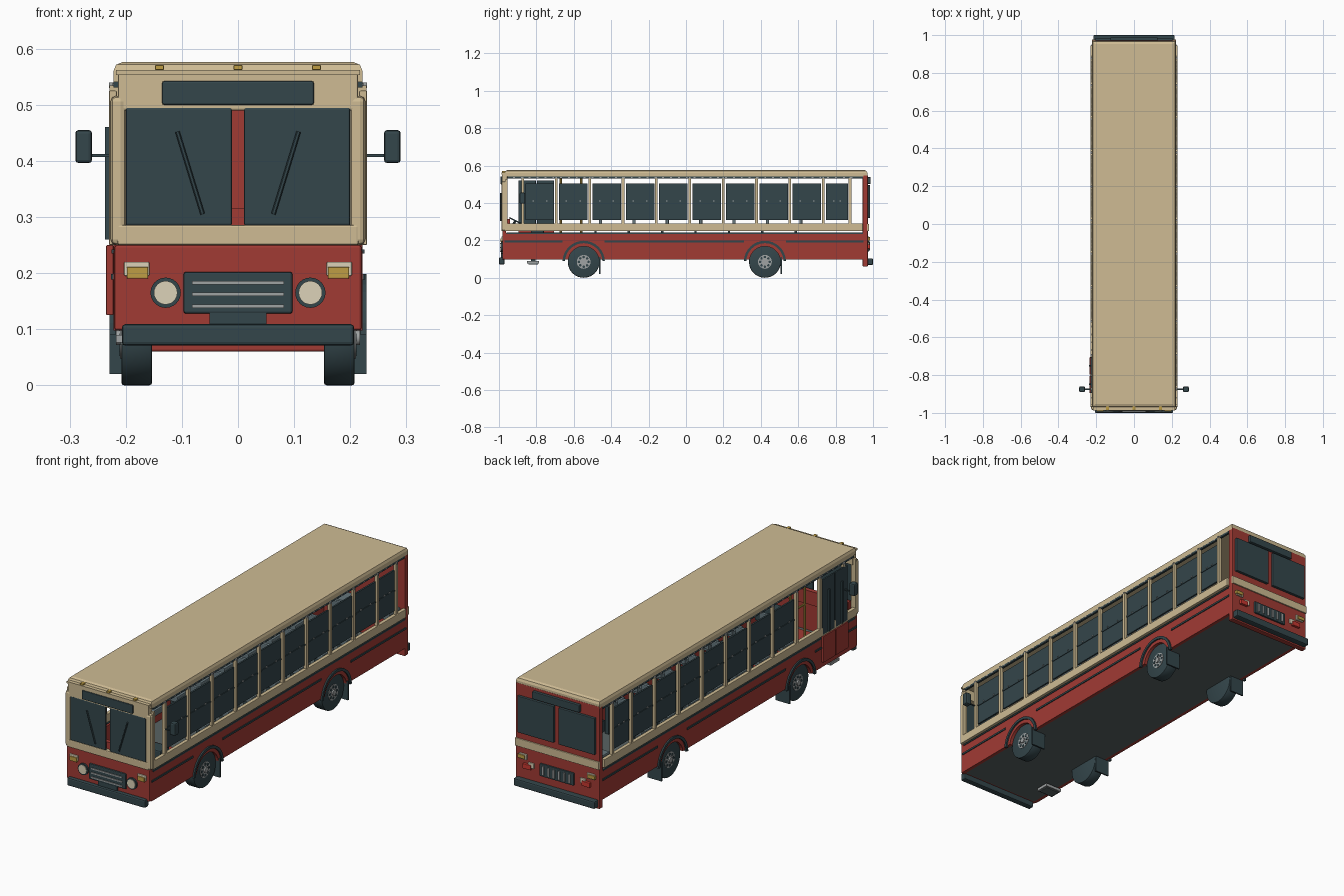
import bpy, bmesh, math
from mathutils import Vector, Matrix

if "Cube" in bpy.data.objects:
    bpy.data.objects.remove(bpy.data.objects["Cube"])


def mat(name, r, g, b):
    m = bpy.data.materials.new(name)
    m.diffuse_color = (r, g, b, 1)
    m.use_nodes = True
    m.node_tree.nodes["Principled BSDF"].inputs["Base Color"].default_value = m.diffuse_color
    return m


TAN = mat("tan paint", .62, .50, .295)
RED = mat("red paint", .355, .043, .034)
DARK = mat("dark slate", .034, .061, .07)
UNDER = mat("underside grey", .10, .125, .125)
GOLD = mat("amber", .52, .34, .06)
CREAM = mat("cream lamp", .72, .65, .48)
GREY = mat("metal grey", .35, .37, .37)
SEAT = mat("seat grey", .13, .18, .20)
LAMP = mat("tail lamp red", .58, .04, .03)


def finish(name, bm, m, smooth=False):
    bmesh.ops.recalc_face_normals(bm, faces=bm.faces[:])
    me = bpy.data.meshes.new(name)
    bm.to_mesh(me)
    bm.free()
    ob = bpy.data.objects.new(name, me)
    bpy.context.collection.objects.link(ob)
    me.materials.append(m)
    if smooth:
        bpy.ops.object.select_all(action='DESELECT')
        ob.select_set(True)
        bpy.context.view_layer.objects.active = ob
        bpy.ops.object.shade_smooth_by_angle(angle=math.radians(35))
    return ob


def box(name, m, x, y, z, bevel=0):
    bm = bmesh.new()
    bmesh.ops.create_cube(bm, size=1)
    for v in bm.verts:
        v.co = Vector([(r[0] + r[1]) / 2 + c * (r[1] - r[0]) for c, r in zip(v.co, (x, y, z))])
    if bevel:
        bmesh.ops.bevel(bm, geom=bm.edges[:], offset=bevel, segments=2, profile=.5, affect='EDGES')
    return finish(name, bm, m)


def pair(name, m, x, y, z, bevel=0):
    box(name + "_right", m, x, y, z, bevel)
    box(name + "_left", m, (-x[1], -x[0]), y, z, bevel)


def cyl(name, m, p, q, r, n=24, bevel=0):
    p, q = Vector(p), Vector(q)
    bm = bmesh.new()
    bmesh.ops.create_cone(bm, cap_ends=True, segments=n, radius1=r, radius2=r, depth=(q - p).length)
    if bevel:
        rims = [e for e in bm.edges if abs(e.verts[0].co.z - e.verts[1].co.z) < 1e-6]
        bmesh.ops.bevel(bm, geom=rims, offset=bevel, segments=2, profile=.5, affect='EDGES')
    rot = (q - p).to_track_quat('Z', 'Y').to_matrix().to_4x4()
    bmesh.ops.transform(bm, matrix=Matrix.Translation((p + q) / 2) @ rot, verts=bm.verts[:])
    return finish(name, bm, m, True)


def extrude_yz(name, m, pts, x0, x1):
    bm = bmesh.new()
    f = bm.faces.new([bm.verts.new((x0, y, z)) for y, z in pts])
    g = bmesh.ops.extrude_face_region(bm, geom=[f])
    bmesh.ops.translate(bm, vec=(x1 - x0, 0, 0), verts=[v for v in g['geom'] if isinstance(v, bmesh.types.BMVert)])
    return finish(name, bm, m)


AXLES = (-.547, .422)
WZ = .085


def arc(yc, r, z0, n=16):
    a0 = math.asin((z0 - WZ) / r)
    return [(yc - r * math.cos(a0 + (math.pi - 2 * a0) * i / n),
             WZ + r * math.sin(a0 + (math.pi - 2 * a0) * i / n)) for i in range(n + 1)]


# lower body: floor, side skirts with wheel cutouts, front and rear walls
box("floor", UNDER, (-.206, .206), (-.965, .95), (.098, .115))
box("front_floor_mat", RED, (-.204, .204), (-.94, -.5), (.115, .12))
skirt = [(-.97, .24), (-.97, .098)]
for ya in AXLES:
    skirt += arc(ya, .083, .098)
skirt += [(.95, .098), (.95, .24)]
for s, side in ((1, "right"), (-1, "left")):
    extrude_yz("skirt_" + side, RED, skirt, s * .206, s * .222)
    for ya in AXLES:
        flare = arc(ya, .113, .09) + arc(ya, .1, .09)[::-1]
        extrude_yz("wheel_arch_trim", DARK, flare, s * .218, s * .229)
box("front_panel", RED, (-.22, .22), (-.982, -.962), (.098, .25), .004)
box("rear_wall", RED, (-.222, .222), (.945, .972), (.06, .55), .004)
box("dashboard", RED, (-.2, .2), (-.962, -.94), (.25, .315))
stripes = [-.97] + [ya + d for ya in AXLES for d in (-.112, .112)] + [.95]
for i in (0, 2, 4):
    pair("side_trim", DARK, (.22, .226), (stripes[i], stripes[i + 1]), (.189, .198))
pair("skirt_lip", DARK, (.216, .225), (-.96, .945), (.235, .242))

# waist band, header and roof
pair("waist_band", TAN, (.212, .23), (-.965, .945), (.25, .29), .002)
box("front_waist_band", TAN, (-.215, .215), (-.987, -.965), (.25, .286), .004)
roof = box("roof", TAN, (-.222, .222), (-.97, .97), (.541, .576))
bm = bmesh.new()
bm.from_mesh(roof.data)
top = [e for e in bm.edges if all(v.co.z > .57 for v in e.verts)]
bmesh.ops.bevel(bm, geom=top, offset=.016, segments=2, profile=.5, affect='EDGES')
bm.to_mesh(roof.data)
bm.free()
box("front_header", TAN, (-.214, .214), (-.984, -.955), (.49, .557), .003)
box("header_lip", TAN, (-.217, .217), (-.987, -.96), (.553, .562))
pair("gutter", DARK, (.212, .222), (-.955, .945), (.531, .541))
for k in range(44):
    y = -.92 + k * .042
    pair("gutter_rivet", GREY, (.22, .224), (y - .005, y + .005), (.533, .539))
pair("front_pillar", TAN, (.199, .227), (-.986, -.958), (.25, .516), .01)
pair("corner_post", TAN, (.216, .23), (-.968, -.955), (.25, .525), .002)

# side posts and window panes with a middle rail
PITCH = .1785
posts = [-.8725 + PITCH * k for k in range(10)] + [.877]
for k, y in enumerate(posts):
    pair("side_post", TAN, (.214, .229), (y - .007, y + .007), (.285, .534))
    pair("gutter_clip", GREY, (.222, .23), (y - .004, y + .004), (.53, .54))
    if k == len(posts) - 1:
        break
    y0, y1 = y + .015, posts[k + 1] - .011
    for s, side in ((1, "right"), (-1, "left")):
        if s < 0 and k < 2:
            continue
        box("window_" + side, DARK, sorted((s * .214, s * .222)), (y0, y1), (.308, .503))
        box("window_rail_" + side, DARK, sorted((s * .22, s * .225)), (y0, y1), (.402, .409))
        for yy in (y0 + .04, y1 - .04):
            box("window_latch_" + side, GREY, sorted((s * .222, s * .226)), (yy - .004, yy + .004), (.409, .414))

# seats on legs, rear bench, driver position and grab poles
for k in range(2, 9):
    y = posts[k] + .055
    pair("seat_cushion", SEAT, (.07, .2), (y - .075, y), (.255, .285), .005)
    pair("seat_back", SEAT, (.07, .2), (y - .005, y + .012), (.27, .42), .004)
    pair("seat_leg", DARK, (.12, .14), (y - .03, y - .018), (.115, .258))
box("rear_bench", SEAT, (-.2, .2), (.86, .944), (.255, .29), .005)
box("driver_seat", DARK, (.07, .17), (-.83, -.76), (.2, .27), .006)
cyl("steering_column", DARK, (.12, -.945, .26), (.12, -.91, .305), .006, 10)
cyl("steering_wheel", DARK, (.12, -.91, .3), (.12, -.907, .306), .04, 20)
for y in (-.67, -.56):
    cyl("grab_pole", GOLD, (-.16, y, .115), (-.16, y, .532), .006, 8)
cyl("grab_rail", GOLD, (-.16, -.67, .4), (-.16, -.56, .4), .005, 8)

# folding door and step
for y0, y1 in ((-.895, -.803), (-.797, -.705)):
    box("door_panel", RED, (-.235, -.222), (y0, y1), (.125, .25), .002)
    box("door_window", DARK, (-.23, -.222), (y0, y1), (.255, .52), .002)
    box("door_mullion", DARK, (-.237, -.229), ((y0 + y1) / 2 - .004, (y0 + y1) / 2 + .004), (.26, .46))
box("door_step", GREY, (-.217, -.13), (-.85, -.785), (.076, .09))
box("step_tread", UNDER, (-.21, -.137), (-.843, -.792), (.072, .077))
box("step_bracket", DARK, (-.2, -.14), (-.83, -.805), (.088, .1))

# windscreen, sign and wipers
pair("windscreen", DARK, (.011, .2), (-.985, -.977), (.285, .495), .003)
box("front_sign", DARK, (-.135, .135), (-.991, -.983), (.5, .542), .003)
for s in (1, -1):
    cyl("wiper", DARK, (s * .063, -.99, .305), (s * .108, -.99, .452), .004, 6)
for x in (-.14, 0, .14):
    box("clearance_lamp", GOLD, (x - .008, x + .008), (-.985, -.955), (.562, .571), .002)

# grille, lamps and bumper on the front
box("grille", DARK, (-.097, .097), (-.99, -.978), (.128, .202), .004)
for z in (.141, .162, .183):
    box("grille_bar", GREY, (-.082, .082), (-.994, -.988), (z - .003, z + .003))
box("plate_mount", DARK, (-.051, .051), (-.988, -.978), (.1, .13))
box("front_bumper", DARK, (-.207, .207), (-1, -.97), (.071, .109), .006)
for s in (1, -1):
    cyl("headlamp_ring", DARK, (s * .129, -.978, .165), (s * .129, -.99, .165), .027)
    cyl("headlamp", CREAM, (s * .129, -.98, .165), (s * .129, -.993, .165), .021)
pair("indicator_frame", CREAM, (.158, .203), (-.987, -.978), (.195, .22), .002)
pair("indicator", GOLD, (.16, .198), (-.992, -.98), (.19, .211), .002)

# mirrors
pair("mirror", DARK, (.26, .29), (-.89, -.86), (.396, .455), .006)
pair("mirror_arm", DARK, (.212, .262), (-.878, -.872), (.407, .412))

# rear windows, sign, vent, lamps and bumper
pair("rear_window", DARK, (.013, .205), (.97, .985), (.32, .495), .003)
box("rear_sign", DARK, (-.125, .125), (.97, .987), (.502, .538), .003)
box("rear_band", TAN, (-.222, .222), (.965, .978), (.25, .288), .002)
box("rear_vent", DARK, (-.09, .09), (.968, .98), (.14, .2), .003)
for i in range(6):
    x = -.07 + i * .028
    box("vent_slat", GREY, (x - .005, x + .005), (.975, .985), (.149, .191))
pair("rear_indicator_frame", CREAM, (.16, .2), (.968, .979), (.195, .222), .002)
pair("rear_indicator", GOLD, (.167, .205), (.97, .984), (.2, .217), .002)
pair("tail_lamp_frame", CREAM, (.122, .152), (.968, .979), (.163, .188), .002)
pair("tail_lamp", LAMP, (.135, .178), (.97, .984), (.155, .178), .002)
box("rear_bumper", DARK, (-.215, .215), (.965, 1), (.068, .104), .006)

# wheels with hubs and mud flaps
for ya in AXLES:
    pair("mud_flap", DARK, (.155, .229), (ya + .083, ya + .09), (.02, .11))
    for s in (1, -1):
        cyl("tyre", DARK, (s * .153, ya, WZ), (s * .208, ya, WZ), .085, 32, .005)
        cyl("wheel_rim", GREY, (s * .2, ya, WZ), (s * .21, ya, WZ), .037, 24)
        cyl("wheel_hub", GREY, (s * .208, ya, WZ), (s * .217, ya, WZ), .013, 16)
        for i in range(8):
            a = i * math.pi / 4
            y, z = ya + .026 * math.cos(a), WZ + .026 * math.sin(a)
            cyl("rim_hole", DARK, (s * .207, y, z), (s * .2115, y, z), .007, 8)
